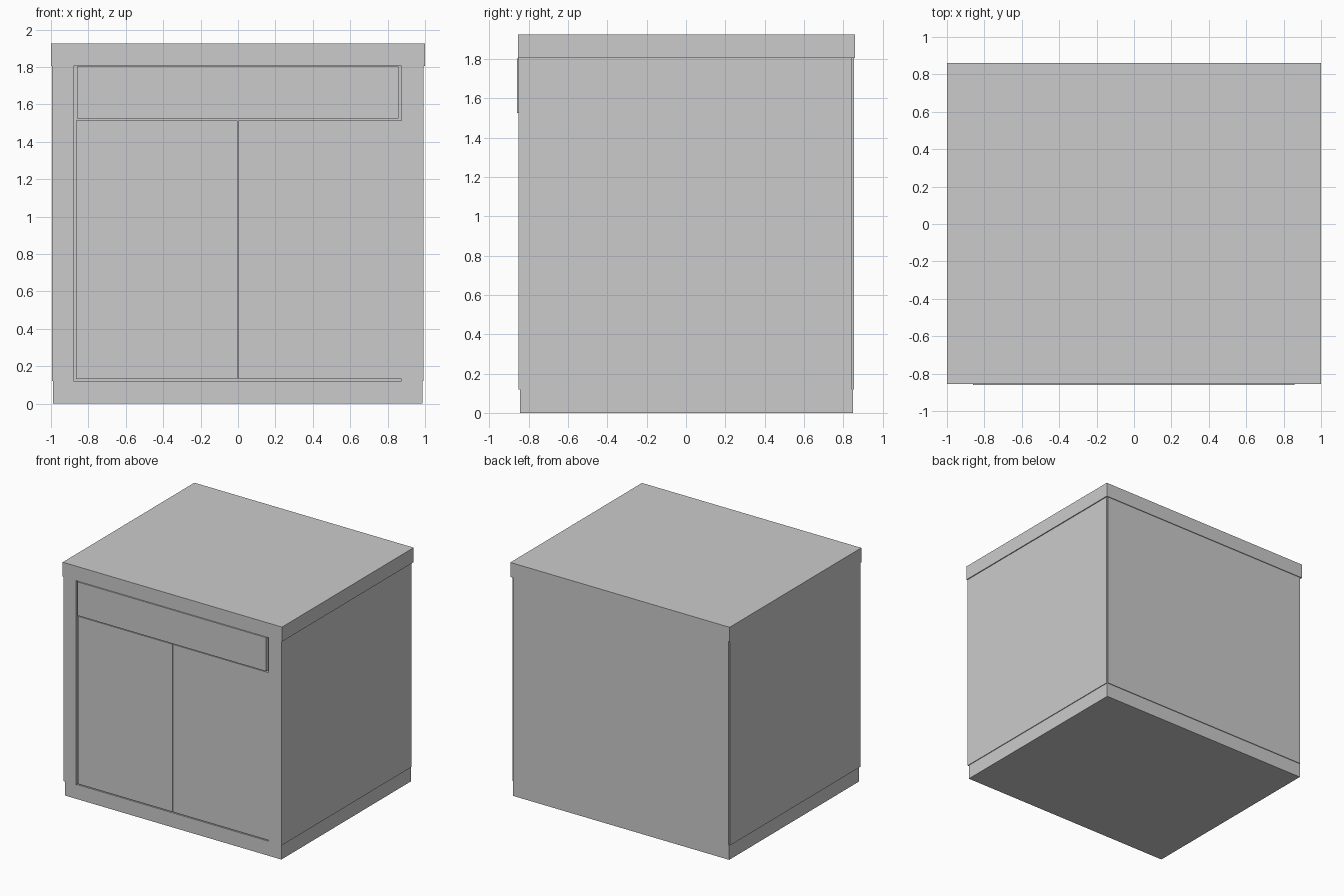
import bpy
import bmesh
from mathutils import Vector

if "Cube" in bpy.data.objects:
    bpy.data.objects.remove(bpy.data.objects["Cube"])


def box(name, x, y, z):
    """Axis-aligned box from (min, max) ranges."""
    bm = bmesh.new()
    bmesh.ops.create_cube(bm, size=1.0)
    ranges = (x, y, z)
    centre = Vector([(r[0] + r[1]) / 2 for r in ranges])
    bmesh.ops.scale(bm, vec=[r[1] - r[0] for r in ranges], verts=bm.verts)
    mesh = bpy.data.meshes.new(name)
    bm.to_mesh(mesh)
    bm.free()
    obj = bpy.data.objects.new(name, mesh)
    obj.location = centre
    bpy.context.collection.objects.link(obj)
    return obj


BASE, UNDER_TOP, TOP = 0.12, 1.805, 1.925

# Worktop and plinth
box("worktop", (-1.0, 1.0), (-0.855, 0.86), (UNDER_TOP, TOP))
box("plinth", (-0.988, 0.986), (-0.843, 0.848), (0.0, BASE))

# Side panels, back panel and the carcass seen through the shadow gaps
box("left_side_panel", (-0.995, -0.88), (-0.851, 0.845), (BASE, UNDER_TOP))
box("right_side_panel", (0.875, 0.992), (-0.851, 0.845), (BASE, UNDER_TOP))
box("back_panel", (-0.985, 0.982), (0.845, 0.854), (BASE, UNDER_TOP))
box("carcass", (-0.88, 0.875), (-0.80, 0.845), (BASE, UNDER_TOP))

# Doors with a thin centre gap
box("left_door", (-0.865, -0.002), (-0.851, -0.80), (0.132, 1.514))
box("right_door", (0.002, 0.873), (-0.851, -0.80), (0.132, 1.514))

# Drawer front, slightly proud of the doors
box("drawer_front", (-0.86, 0.858), (-0.86, -0.80), (1.524, 1.802))
